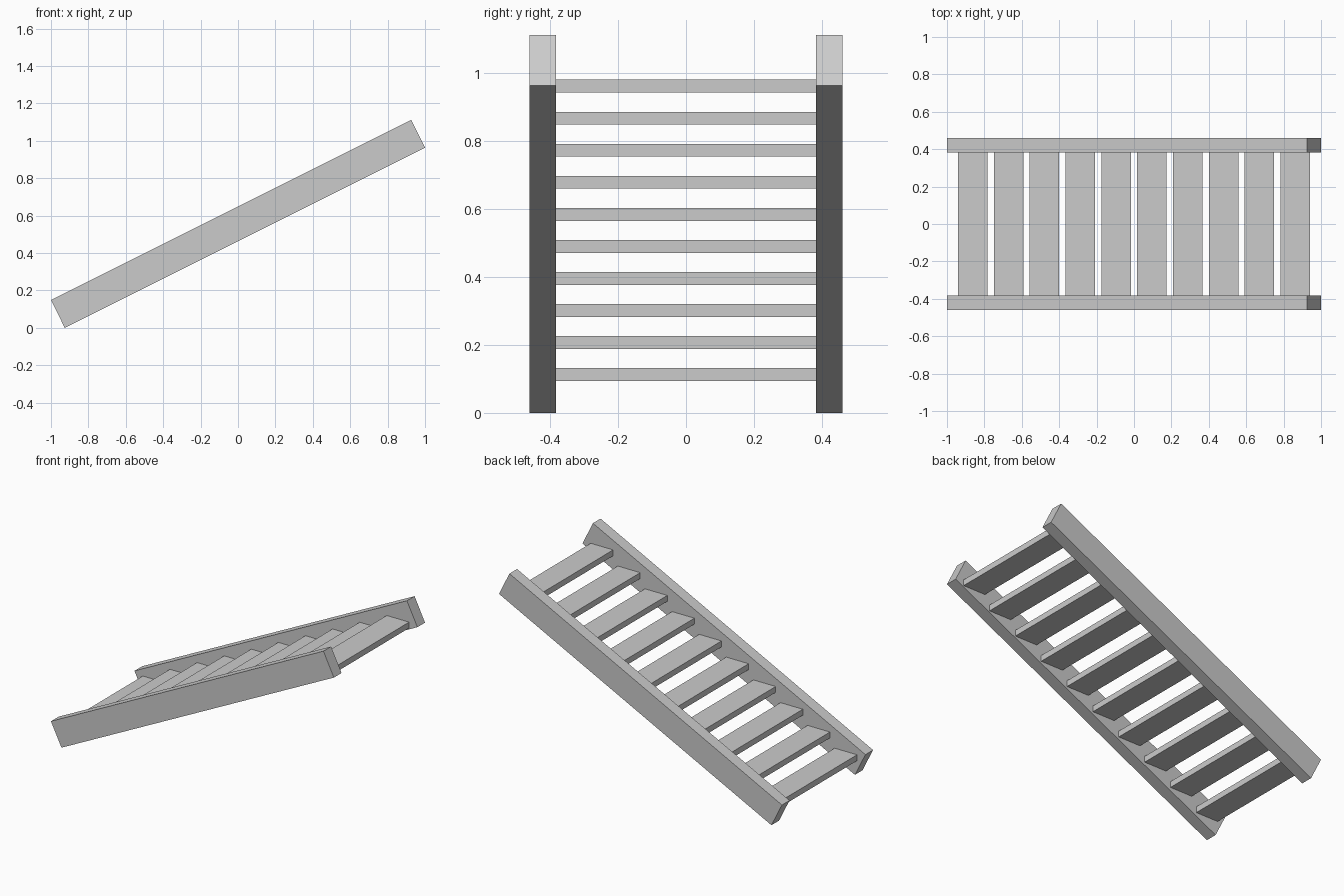
import bpy, bmesh

if "Cube" in bpy.data.objects:
    bpy.data.objects.remove(bpy.data.objects["Cube"])


def prism(name, profile, y0, y1):
    """Extrude an (x, z) profile along y."""
    bm = bmesh.new()
    face = bm.faces.new([bm.verts.new((x, y0, z)) for x, z in profile])
    out = bmesh.ops.extrude_face_region(bm, geom=[face])
    verts = [v for v in out["geom"] if isinstance(v, bmesh.types.BMVert)]
    bmesh.ops.translate(bm, verts=verts, vec=(0, y1 - y0, 0))
    bmesh.ops.recalc_face_normals(bm, faces=bm.faces)
    mesh = bpy.data.meshes.new(name)
    bm.to_mesh(mesh)
    bm.free()
    obj = bpy.data.objects.new(name, mesh)
    bpy.context.collection.objects.link(obj)
    return obj


INNER, OUTER = 0.383, 0.46

# Sloping side boards with square-cut ends
board = [(-1.0, 0.149), (-0.926, 0.0), (1.0, 0.963), (0.926, 1.112)]
prism("front_stringer", board, -OUTER, -INNER)
prism("back_stringer", board, INNER, OUTER)

# Ten level treads spanning between the side boards
COUNT, WIDTH, THICK = 10, 0.158, 0.038
for i in range(COUNT):
    x = -0.941 + i * 0.1916
    z = 0.094 + i * 0.0942
    prism(f"tread_{i + 1}",
          [(x, z), (x + WIDTH, z), (x + WIDTH, z + THICK), (x, z + THICK)],
          -INNER, INNER)
